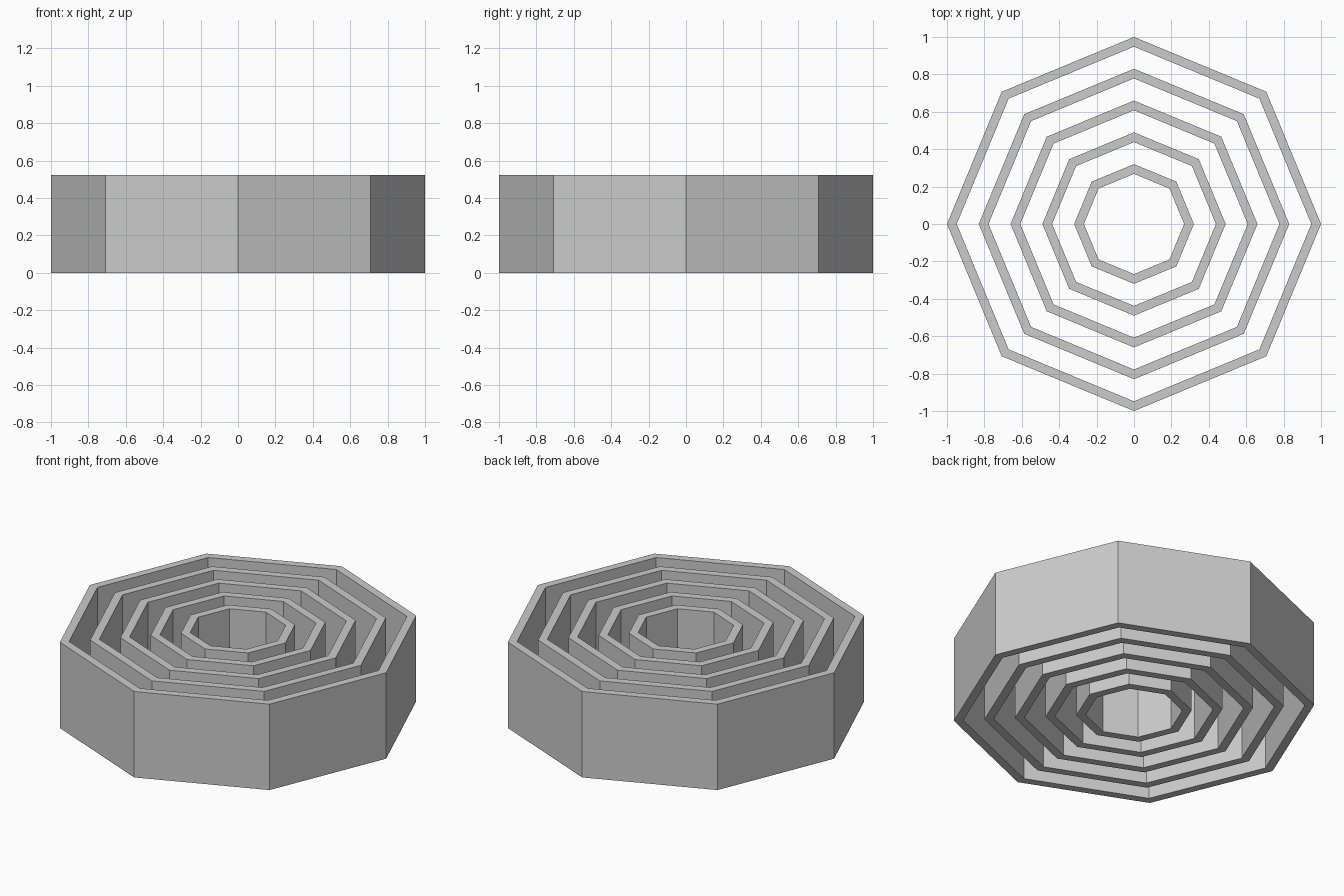
import bpy
import bmesh
from math import cos, sin, pi

cube = bpy.data.objects.get("Cube")
if cube:
    bpy.data.objects.remove(cube, do_unlink=True)

SIDES = 8
HEIGHT = 0.524
WALL = 0.052

# One plain grey for everything
grey = bpy.data.materials.new("plain_grey")
grey.use_nodes = True
color = (0.6, 0.6, 0.6, 1)
grey.diffuse_color = color
grey.node_tree.nodes["Principled BSDF"].inputs["Base Color"].default_value = color


def octagon_ring(name, outer):
    """Open octagonal tube with corners on the axes."""
    bm = bmesh.new()
    # Wall cross-section, swept around the axis
    profile = [(outer, 0), (outer, HEIGHT), (outer - WALL, HEIGHT), (outer - WALL, 0)]
    loops = []
    for i in range(SIDES):
        a = 2 * pi * i / SIDES
        loops.append([bm.verts.new((r * cos(a), r * sin(a), z)) for r, z in profile])
    for i in range(SIDES):
        here, there = loops[i], loops[(i + 1) % SIDES]
        for j in range(4):
            k = (j + 1) % 4
            bm.faces.new((here[j], there[j], there[k], here[k]))
    bmesh.ops.recalc_face_normals(bm, faces=bm.faces)
    mesh = bpy.data.meshes.new(name)
    bm.to_mesh(mesh)
    bm.free()
    mesh.materials.append(grey)
    bpy.context.collection.objects.link(bpy.data.objects.new(name, mesh))


# Five nested rings, evenly spaced
for n in range(5):
    octagon_ring(f"octagon_ring_{n + 1}", 1 - 0.17 * n)
